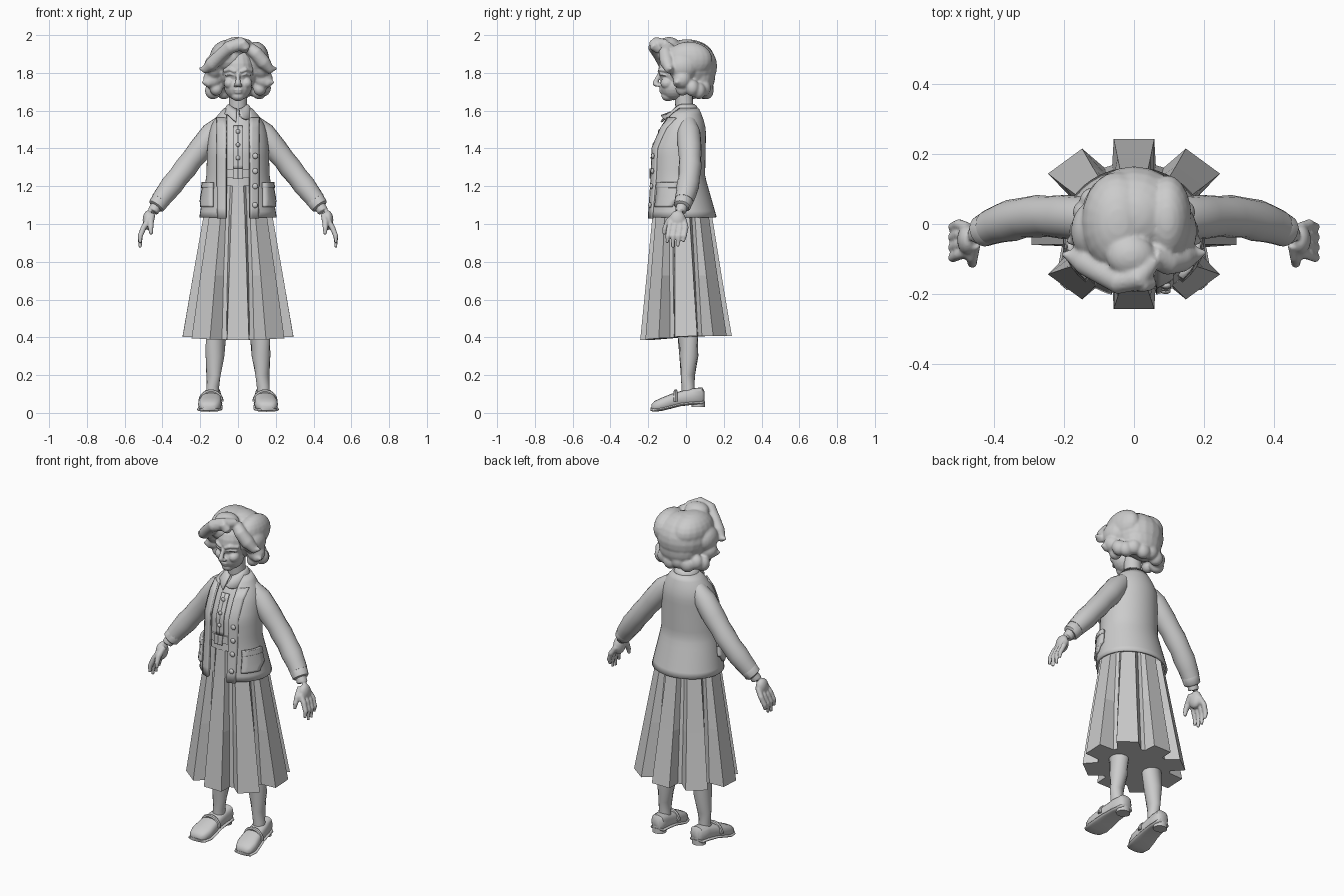
import bpy, bmesh
from math import sin, cos, pi, asin, radians
from mathutils import Vector, Matrix

if "Cube" in bpy.data.objects:
    bpy.data.objects.remove(bpy.data.objects["Cube"])

grey = bpy.data.materials.new("plain grey")
grey.use_nodes = True
grey.diffuse_color = (0.6, 0.6, 0.6, 1)
grey.node_tree.nodes["Principled BSDF"].inputs["Base Color"].default_value = (0.6, 0.6, 0.6, 1)


def finish(bm, name, angle=40, solid=0, voxel=0, relax=3):
    bmesh.ops.recalc_face_normals(bm, faces=bm.faces)
    mesh = bpy.data.meshes.new(name)
    bm.to_mesh(mesh)
    bm.free()
    mesh.materials.append(grey)
    obj = bpy.data.objects.new(name, mesh)
    bpy.context.collection.objects.link(obj)
    bpy.ops.object.select_all(action="DESELECT")
    obj.select_set(True)
    bpy.context.view_layer.objects.active = obj
    if voxel:
        mod = obj.modifiers.new("fuse", "REMESH")
        mod.mode, mod.voxel_size, mod.use_smooth_shade = "VOXEL", voxel, True
        mod = obj.modifiers.new("relax", "SMOOTH")
        mod.factor, mod.iterations = 0.5, relax
    elif angle:
        bpy.ops.object.shade_smooth_by_angle(angle=radians(angle))
    if solid:
        mod = obj.modifiers.new("thickness", "SOLIDIFY")
        mod.thickness, mod.offset = solid, 0
    return obj


def loft(bm, rings, closed=True, cap=True):
    rows = [[bm.verts.new(p) for p in ring] for ring in rings]
    n = len(rows[0])
    for a, b in zip(rows, rows[1:]):
        for i in range(n if closed else n - 1):
            j = (i + 1) % n
            bm.faces.new((a[i], a[j], b[j], b[i]))
    if closed and cap:
        bm.faces.new(rows[0])
        bm.faces.new(rows[-1])


def tube(bm, path, sides=14, flat=1):
    """Path entries are (x, y, z, radius)."""
    pts = [Vector(p[:3]) for p in path]
    rings = []
    for i, p in enumerate(pts):
        d = pts[min(i + 1, len(pts) - 1)] - pts[max(i - 1, 0)]
        q, r = d.to_track_quat("Z", "Y"), path[i][3]
        rings.append([p + q @ Vector((r * flat * cos(2 * pi * k / sides), r * sin(2 * pi * k / sides), 0))
                      for k in range(sides)])
    loft(bm, rings)


def blob(bm, loc, size):
    bmesh.ops.create_uvsphere(bm, u_segments=20, v_segments=12, radius=1,
                              matrix=Matrix.LocRotScale(Vector(loc), None, Vector(size)))


def mir(s, path):
    return [(s * p[0], *p[1:]) for p in path]


SIDES = ((1, "left"), (-1, "right"))

# Torso shape: height, centre y, half width, half depth
TORSO = [(1.03, -.02, .2, .178), (1.25, -.045, .162, .14), (1.4, -.042, .157, .14),
         (1.5, -.02, .145, .12), (1.56, -.01, .115, .095), (1.62, 0, .06, .058)]


def torso(z, t, grow=0):
    for a, b in zip(TORSO, TORSO[1:]):
        if z <= b[0] or b is TORSO[-1]:
            f = (z - a[0]) / (b[0] - a[0])
            cy, rx, ry = (a[i] + (b[i] - a[i]) * f for i in (1, 2, 3))
            return Vector(((rx + grow) * sin(t), cy - (ry + grow) * cos(t), z))


def angle_at(z, x):
    return asin(min(1, x / torso(z, pi / 2).x))


def levels(a, b, n):
    return [a + (b - a) * i / n for i in range(n + 1)]


def patch(name, s, x0, x1, z0, z1, grow, solid):
    bm = bmesh.new()
    loft(bm, [[torso(z, s * t, grow) for t in levels(angle_at(z, x0), angle_at(z, x1), 4)]
              for z in levels(z0, z1, 10)], closed=False)
    finish(bm, name, 40, solid)


# Jacket shell, open at the front
bm = bmesh.new()
loft(bm, [[torso(z, t) for t in levels(angle_at(z, .06), 2 * pi - angle_at(z, .06), 36)]
          for z in levels(1.035, 1.61, 18)], closed=False)
finish(bm, "jacket", 45, .012)

# Shirt and belt
for name, lo, hi, grow in (("shirt", 1.2, 1.61, -.016), ("belt", 1.245, 1.29, -.006)):
    bm = bmesh.new()
    loft(bm, [[torso(z, 2 * pi * k / 32, grow) for k in range(32)] for z in levels(lo, hi, 10)])
    finish(bm, name)
patch("buckle_left", 1, 0, .026, 1.24, 1.295, .004, .008)
patch("buckle_right", -1, 0, .026, 1.24, 1.295, .004, .008)
for s, side in SIDES:
    patch(side + "_shirt_placket", s, 0, .026, 1.29, 1.52, -.012, .008)
    patch(side + "_jacket_band", s, .06, .105, 1.03, 1.56, .007, .012)
    patch(side + "_pocket", s, .125, .183, 1.09, 1.2, .012, .016)
    patch(side + "_pocket_flap", s, .122, .184, 1.19, 1.22, .015, .02)

# Buttons
bm = bmesh.new()
for z in (1.36, 1.28, 1.2, 1.1):
    blob(bm, torso(z, angle_at(z, .083), .016), (.015, .009, .015))
for z in (1.49, 1.42, 1.35):
    blob(bm, torso(z, 0, -.004), (.012, .008, .012))
finish(bm, "buttons")

# Shirt collar with two front points
bm = bmesh.new()
ring_t = levels(.12, 2 * pi - .12, 32)
inner, mid, outer = [], [], []
for t in ring_t:
    front = max(0, cos(t)) ** 2
    inner.append((.046 * sin(t), -.012 - .05 * cos(t), 1.632 - .025 * front))
    mid.append((.058 * sin(t), -.012 - .066 * cos(t), 1.622 - .03 * front))
    outer.append((.08 * sin(t) + .04 * front * sin(t) ** 3, -.008 - (.075 + .05 * front) * cos(t),
                  1.583 - .05 * front * abs(sin(t * 1.7))))
loft(bm, [inner, mid, outer], closed=False)
finish(bm, "collar", 40, .01)

# Pleated skirt: eight box pleats deepening toward the hem
bm = bmesh.new()
rings = []
for z, cy, rx, ry, inset in ((1.24, -.035, .14, .128, .96), (1.04, -.02, .187, .16, .87),
                             (.72, -.01, .245, .202, .79), (.4, 0, .302, .247, .71)):
    ring = []
    for k in range(8):
        for off, r in ((-19, inset), (-12.5, 1), (12.5, 1), (19, inset)):
            a = radians(45 * k + off)
            a -= .06 * sin(2 * a)
            drop = .022 * max(0, cos(a)) if z < .5 else 0
            ring.append((rx * r * sin(a), cy - ry * r * cos(a), z + .008 - drop))
    rings.append(ring)
loft(bm, rings)
finish(bm, "pleated_skirt", 0)

# Neck
bm = bmesh.new()
tube(bm, [(0, .01, 1.55, .06), (0, -.01, 1.63, .047), (0, -.015, 1.74, .05)], 20)
finish(bm, "neck")

# Head with modelled features
bm = bmesh.new()
blob(bm, (0, -.03, 1.82), (.094, .116, .12))
blob(bm, (0, -.065, 1.73), (.074, .075, .075))
blob(bm, (0, -.095, 1.678), (.035, .035, .028))
tube(bm, [(0, -.138, 1.8, .009), (0, -.152, 1.77, .012), (0, -.164, 1.742, .015)])
blob(bm, (0, -.16, 1.74), (.016, .016, .012))
blob(bm, (0, -.132, 1.71), (.024, .011, .006))
blob(bm, (0, -.129, 1.697), (.02, .011, .007))
for s, side in SIDES:
    blob(bm, (s * .014, -.148, 1.735), (.01, .012, .009))
    blob(bm, (s * .045, -.1, 1.745), (.03, .035, .03))
    tube(bm, mir(s, [(.012, -.143, 1.805, .008), (.04, -.138, 1.818, .01), (.075, -.1, 1.81, .008)]))
    tube(bm, mir(s, [(.02, -.137, 1.787, .004), (.042, -.136, 1.795, .006), (.07, -.11, 1.785, .004)]))
finish(bm, "head", voxel=.005, relax=2)

# Wavy hair
bm = bmesh.new()
blob(bm, (0, .025, 1.835), (.15, .14, .135))
blob(bm, (-.045, .005, 1.88), (.105, .145, .098))
blob(bm, (.095, .015, 1.87), (.07, .125, .095))
blob(bm, (0, .07, 1.78), (.12, .085, .1))
blob(bm, (-.01, -.09, 1.945), (.07, .06, .045))
tube(bm, [(.06, -.1, 1.955, .02), (.015, -.155, 1.955, .036), (-.045, -.165, 1.935, .036),
          (-.09, -.14, 1.895, .034), (-.14, -.11, 1.845, .036), (-.18, -.09, 1.815, .02), (-.205, -.085, 1.825, .006)])
tube(bm, [(.03, -.14, 1.92, .022), (.04, -.17, 1.94, .026), (.02, -.175, 1.965, .022)])
tube(bm, [(.05, -.09, 1.94, .03), (.095, -.11, 1.905, .036), (.135, -.1, 1.855, .038),
          (.175, -.085, 1.815, .024), (.205, -.08, 1.825, .006)])
for s, side in SIDES:
    blob(bm, (s * .125, -.02, 1.83), (.055, .08, .07))
    blob(bm, (s * .135, -.02, 1.765), (.05, .05, .05))
    blob(bm, (s * .115, -.02, 1.715), (.034, .036, .036))
    tube(bm, mir(s, [(.13, -.03, 1.77, .035), (.165, -.045, 1.745, .025), (.19, -.05, 1.752, .007)]))
for k in range(8):
    a = pi * (k + .5) / 8
    blob(bm, (.135 * cos(a), .015 + .095 * sin(a), 1.72 - .015 * (k % 2)), (.043, .038, .045))
finish(bm, "hair", voxel=.007, relax=3)

for s, side in SIDES:
    # Sleeve with soft folds, and cuff
    bm = bmesh.new()
    tube(bm, mir(s, [(.08, .01, 1.535, .045), (.135, .015, 1.48, .062), (.2, .02, 1.395, .063),
                     (.245, .022, 1.34, .058), (.275, .022, 1.3, .061), (.315, .018, 1.25, .057),
                     (.35, .01, 1.205, .06), (.385, 0, 1.16, .054), (.412, -.01, 1.125, .05)]), 16)
    finish(bm, side + "_sleeve", 50)
    bm = bmesh.new()
    tube(bm, mir(s, [(.4, -.006, 1.14, .044), (.405, -.008, 1.133, .05), (.432, -.02, 1.095, .046),
                     (.436, -.022, 1.09, .038)]), 16)
    finish(bm, side + "_cuff")

    # Hand with four fingers and a thumb
    bm = bmesh.new()
    tube(bm, mir(s, [(.425, -.015, 1.11, .03), (.45, -.03, 1.065, .03)]))
    blob(bm, (s * .475, -.045, 1.02), (.03, .044, .052))
    for k in range(4):
        y, tip = -.088 + .029 * k, (.9, .875, .88, .905)[k]
        tube(bm, mir(s, [(.475, y * .8 - .01, 1.02, .016), (.5, y, .98, .0155),
                         (.518, y - .008, .935, .014), (.518, y - .013, tip, .009)]), 10)
    tube(bm, mir(s, [(.455, -.055, 1.05, .018), (.462, -.095, 1.01, .017),
                     (.462, -.112, .975, .014), (.46, -.117, .945, .009)]), 10)
    finish(bm, side + "_hand", voxel=.0055, relax=2)

    # Leg
    bm = bmesh.new()
    tube(bm, mir(s, [(.11, .01, .55, .06), (.117, .01, .4, .054), (.122, .015, .3, .05),
                     (.13, .01, .2, .038), (.133, .01, .14, .034), (.135, .01, .07, .036)]), 18)
    finish(bm, side + "_leg")

    # Shoe, sole, heel and strap; sections are y, bottom, top, half width
    shoe = [(.098, .055, .115, .022), (.085, .045, .135, .04), (.03, .042, .13, .046),
            (-.03, .035, .115, .051), (-.08, .022, .1, .058), (-.13, .01, .08, .062),
            (-.168, .006, .062, .05), (-.183, .012, .045, .03)]
    for part, extra in (("shoe", 0), ("sole", .006)):
        bm = bmesh.new()
        rings = []
        for y, lo, hi, w in shoe:
            top = lo + .018 if extra else hi
            cx = .138 - .09 * y
            ring = []
            for k in range(16):
                c, d = cos(2 * pi * k / 16), sin(2 * pi * k / 16)
                c, d = (abs(c) ** .7 * (1 if c > 0 else -1), abs(d) ** .7 * (1 if d > 0 else -1))
                ring.append((s * (cx + (w + extra) * c), y - extra * (y < -.15),
                             (lo + top) / 2 + (top - lo) / 2 * d))
            rings.append(ring)
        loft(bm, rings)
        finish(bm, f"{side}_{part}", 50)
    bm = bmesh.new()
    loft(bm, [[(s * (.132 + .04 * cos(a)), .065 + .036 * sin(a), z) for a in levels(0, 1.875 * pi, 15)]
              for z in (.03, .06)])
    finish(bm, side + "_heel")
    bm = bmesh.new()
    tube(bm, [(s * (.143 + .056 * cos(a)), -.055, .06 + .054 * sin(a), .011) for a in levels(0, pi, 10)], 8)
    finish(bm, side + "_strap")
